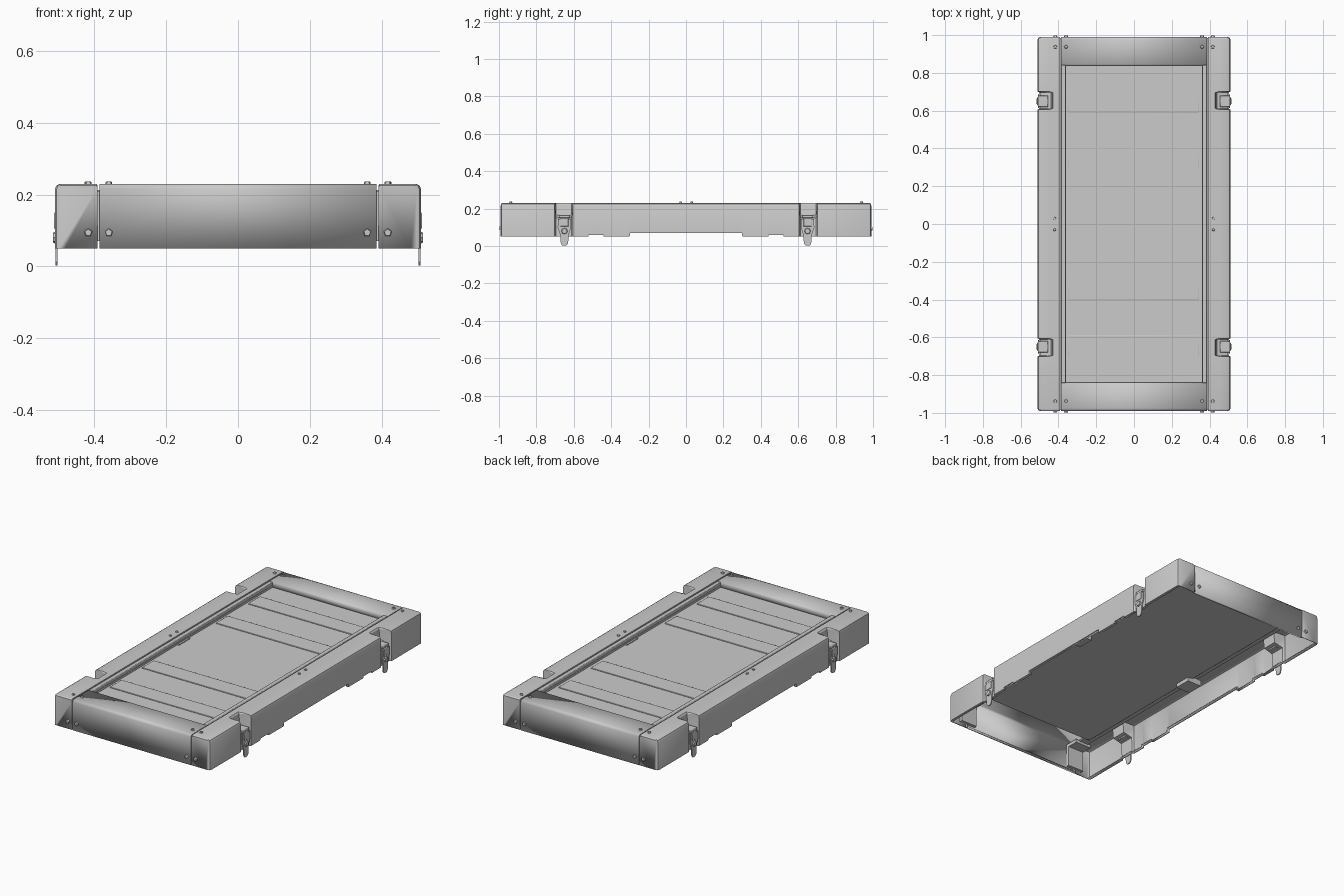
import bpy, bmesh, math
from mathutils import Matrix, Vector

if "Cube" in bpy.data.objects:
    bpy.data.objects.remove(bpy.data.objects["Cube"])


def finish(bm, name, thick=0, bevel=0):
    bmesh.ops.recalc_face_normals(bm, faces=bm.faces)
    me = bpy.data.meshes.new(name)
    bm.to_mesh(me)
    bm.free()
    ob = bpy.data.objects.new(name, me)
    bpy.context.collection.objects.link(ob)
    if thick:
        m = ob.modifiers.new("shell", 'SOLIDIFY')
        m.thickness, m.offset = thick, -1
    if bevel:
        m = ob.modifiers.new("bevel", 'BEVEL')
        m.width, m.segments = bevel, 2
    bpy.context.view_layer.objects.active = ob
    bpy.ops.object.select_all(action='DESELECT')
    ob.select_set(True)
    bpy.ops.object.shade_smooth_by_angle(angle=math.radians(30))
    return ob


def box(name, x0, x1, y0, y1, z0, z1, bevel=0):
    bm = bmesh.new()
    mat = Matrix.Translation(((x0 + x1) / 2, (y0 + y1) / 2, (z0 + z1) / 2)) @ \
        Matrix.Diagonal((abs(x1 - x0), abs(y1 - y0), abs(z1 - z0), 1))
    bmesh.ops.create_cube(bm, size=1, matrix=mat)
    return finish(bm, name, 0, bevel)


def bolt(name, pos, axis, r=0.011, h=0.012, sides=5):
    bm = bmesh.new()
    rot = Vector((0, 0, 1)).rotation_difference(Vector(axis)).to_matrix().to_4x4()
    bmesh.ops.create_cone(bm, cap_ends=True, segments=sides, radius1=r, radius2=r * 0.75,
                          depth=h, matrix=Matrix.Translation(pos) @ rot)
    return finish(bm, name)


def loft(bm, rings):
    rows = [[bm.verts.new(p) for p in ring] for ring in rings]
    for a, b in zip(rows, rows[1:]):
        for i in range(len(a) - 1):
            bm.faces.new((a[i], a[i + 1], b[i + 1], b[i]))
    return rows


# side rails: cross-section lofted along y, with latch notches and bottom cut-outs
def rail_section(notch, zb, inset=0.0):
    o = 0.510 - inset
    top = 0.23 - inset * 0.4
    if notch:
        return [(.391, zb), (.391, .222), (.393, .23), (.428, .23), (.434, .222),
                (.440, .165), (.497, .150), (.500, zb), (.485, zb)]
    return [(.391, zb), (.391, top - .008), (.393, top), (.45, top), (.496, top),
            (o - .004, top - .005), (o, top - .016), (o, zb), (o - .016, zb)]


half = [(0, 0, .07, 0), (.30, 0, .07, 0), (.301, 0, .05, 0), (.44, 0, .05, 0),
        (.441, 0, .06, 0), (.52, 0, .06, 0), (.521, 0, .05, 0), (.605, 0, .05, 0),
        (.612, 1, .05, 0), (.695, 1, .05, 0), (.702, 0, .05, 0),
        (.978, 0, .05, 0), (.986, 0, .05, .004), (.990, 0, .05, .012)]
stations = [(-y, n, z, i) for y, n, z, i in reversed(half[1:])] + half
for s in (1, -1):
    bm = bmesh.new()
    rows = loft(bm, [[(s * x, y, max(z, 0.05)) for x, z in rail_section(n, zb, i)]
                     for y, n, zb, i in stations])
    # the inner wall exists only beside the end frames
    gone = [f for f in bm.faces if all(abs(abs(v.co.x) - .391) < 1e-4 for v in f.verts)
            and abs(f.calc_center_median().y) < .95]
    bmesh.ops.delete(bm, geom=gone, context='FACES_ONLY')
    for row in (rows[0], rows[-1]):
        bm.faces.new(row)
    bmesh.ops.recalc_face_normals(bm, faces=bm.faces)
    f = max(bm.faces, key=lambda f: f.calc_center_median().z * (abs(f.normal.z) > .9))
    if f.normal.z < 0:
        bmesh.ops.reverse_faces(bm, faces=bm.faces)
    finish(bm, "side_rail", .006)

# end frames: folded sheet from the recess edge over the top and down the end
for s in (1, -1):
    prof = [(.84, .195), (.84, .226), (.844, .23), (.976, .23), (.986, .226),
            (.991, .216), (.991, .05), (.975, .05)]
    bm = bmesh.new()
    loft(bm, [[(x, s * y, z) for y, z in prof] for x in (-.386, .386)])
    finish(bm, "end_frame", .006)

# recessed top panel, slats and inner edge strips
box("top_panel", -.365, .365, -.845, .845, .192, .200)
for s in (1, -1):
    for y in (.345, .645):
        box("panel_slat", -.347, .342, s * y - .055, s * y + .055, .199, .205, .002)
    box("edge_strip", s * .362, s * .386, -.842, .842, .195, .230, .003)
    box("rail_ledge", s * .36, s * .42, -.975, .975, .205, .213)
    # brackets underneath
    box("middle_bracket", s * .35, s * .445, -.05, .05, .17, .205)
    for t in (1, -1):
        box("corner_bracket", s * .335, s * .44, t * .965, t * .985, .07, .21)
        box("corner_bracket_top", s * .335, s * .44, t * .90, t * .985, .19, .21)

# bolts on the top and ends
for s in (1, -1):
    for y in (.03, -.03):
        bolt("rail_bolt", (s * .42, y, .231), (0, 0, 1), .009)
    for t in (1, -1):
        for x in (.36, .417):
            bolt("top_bolt", (s * x, t * .938, .231), (0, 0, 1))
            bolt("end_bolt", (s * x, t * .992, .094), (0, t, 0), .013)

# toggle latches
for s in (1, -1):
    for t in (1, -1):
        yc = t * .65
        out = [(-.036, .10), (-.034, .145), (.034, .145), (.036, .10), (.024, .065),
               (.019, .012), (.010, .002), (-.010, .002), (-.019, .012), (-.024, .065)]
        bm = bmesh.new()
        f = bm.faces.new([bm.verts.new((s * .503, yc + y, z)) for y, z in out])
        ext = bmesh.ops.extrude_face_region(bm, geom=[f])
        bmesh.ops.translate(bm, vec=(s * .006, 0, 0),
                            verts=[v for v in ext["geom"] if isinstance(v, bmesh.types.BMVert)])
        finish(bm, "latch_lever")
        box("latch_plate", s * .497, s * .513, yc - .022, yc + .022, .105, .150, .003)
        box("latch_hook", s * .455, s * .509, yc - .030, yc + .030, .150, .166, .003)
        bolt("latch_pivot", (s * .511, yc, .080), (s, 0, 0), .018, .010, 8)
